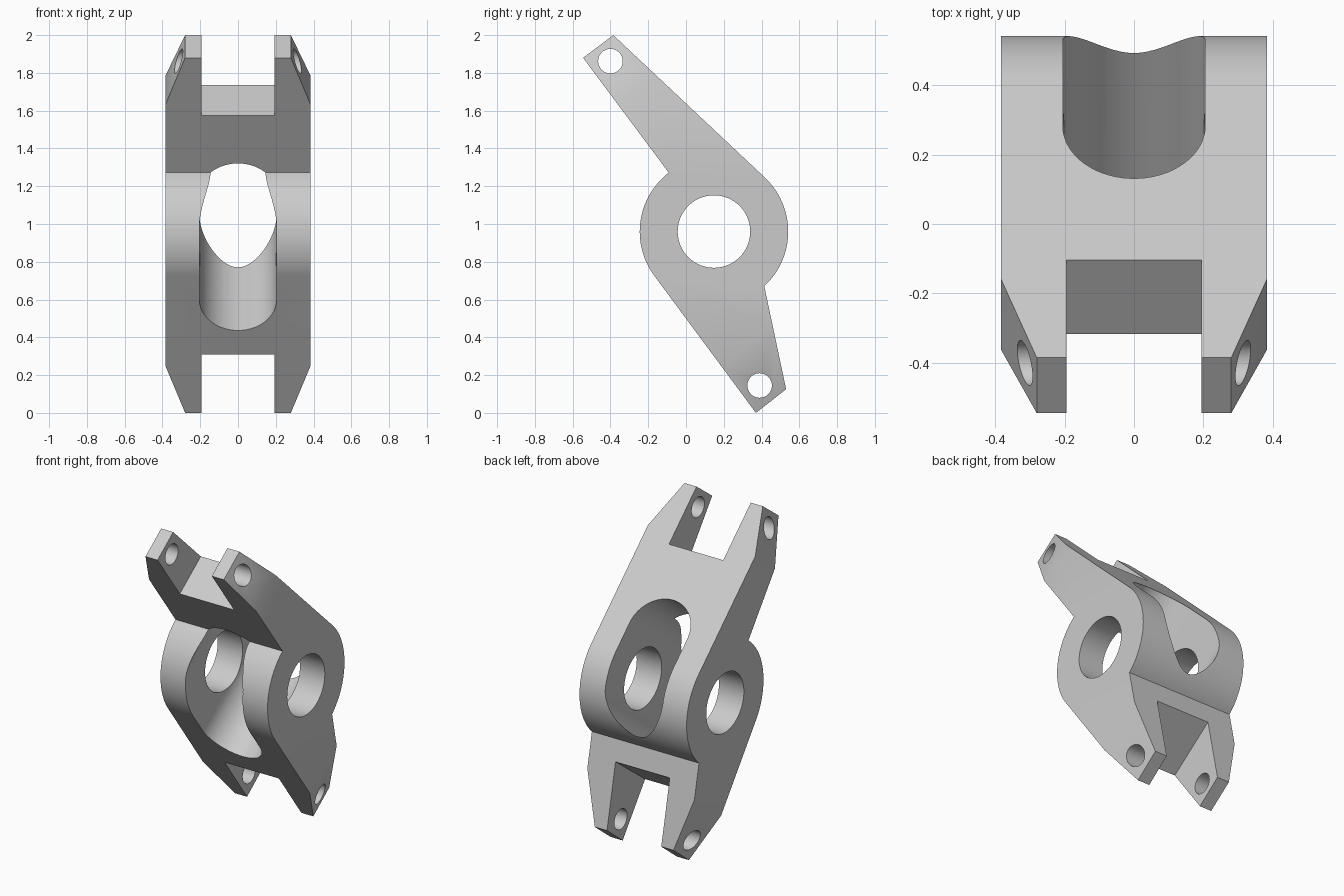
import bpy, bmesh, math
from mathutils import Matrix, Vector

if "Cube" in bpy.data.objects:
    bpy.data.objects.remove(bpy.data.objects["Cube"], do_unlink=True)

HUB = Vector((0, 0.148, 0.96))
HUB_R, BORE_R, PIN_R = 0.393, 0.192, 0.065
HALF_W, TIP_W, GAP = 0.383, 0.28, 0.194
ALONG = Vector((0, -0.6, 0.8))      # direction of the arms
ACROSS = Vector((0, 0.8, 0.6))      # direction through the plate

grey = bpy.data.materials.new("metal grey")
grey.use_nodes = True
grey.diffuse_color = (0.6, 0.6, 0.6, 1)
grey.node_tree.nodes["Principled BSDF"].inputs["Base Color"].default_value = (0.6, 0.6, 0.6, 1)


def prism(name, points, a, b, c, origin, depth):
    """Extrude a flat outline, drawn on axes a and b, by depth each way along c."""
    bm = bmesh.new()
    face = bm.faces.new([bm.verts.new(origin + a * p + b * q - c * depth) for p, q in points])
    new = bmesh.ops.extrude_face_region(bm, geom=[face])["geom"]
    bmesh.ops.translate(bm, vec=c * depth * 2,
                        verts=[v for v in new if isinstance(v, bmesh.types.BMVert)])
    bmesh.ops.recalc_face_normals(bm, faces=bm.faces)
    mesh = bpy.data.meshes.new(name)
    bm.to_mesh(mesh)
    bm.free()
    mesh.materials.append(grey)
    obj = bpy.data.objects.new(name, mesh)
    bpy.context.collection.objects.link(obj)
    return obj


def arc(cx, cy, r, start, end, steps):
    angles = [math.radians(start + (end - start) * i / steps) for i in range(steps + 1)]
    return [(cx + r * math.cos(t), cy + r * math.sin(t)) for t in angles]


X, Y, Z = (Vector(v) for v in ((1, 0, 0), (0, 1, 0), (0, 0, 1)))
ZERO = Vector((0, 0, 0))

# Side outline: two arms tangent to a round hub
outline = [(-0.545, 1.88), (-0.385, 2.0)]
outline += arc(HUB.y, HUB.z, HUB_R, 46.5, -47.3, 32)
outline += [(0.53, 0.125), (0.37, 0.0)]
outline += arc(HUB.y, HUB.z, HUB_R, 216.7, 127.5, 32)[::1]
bracket = prism("link_bracket", outline, Y, Z, X, ZERO, HALF_W)

cutters = []

# Hub bore and pin holes, running sideways
for name, y, z, r in (("hub_bore", HUB.y, HUB.z, BORE_R),
                      ("upper_pin_hole", -0.40, 1.862, PIN_R),
                      ("lower_pin_hole", 0.39, 0.145, PIN_R)):
    cutters.append(prism(name, arc(y, z, r, 0, 360, 64)[:-1], Y, Z, X, ZERO, 0.6))

# Rounded window through the hub
window = arc(0, 0.249, 0.205, 0, 180, 32) + arc(0, -0.153, 0.205, 180, 360, 32)
cutters.append(prism("window", window, X, ALONG, ACROSS, HUB, 1))

# Fork gap and tapered outer faces at each end
for end, tip, floor in (("upper", 1.152, 0.771), ("lower", -0.901, -0.516)):
    far = tip * 1.2
    gap = [(-GAP, floor), (GAP, floor), (GAP, far), (-GAP, far)]
    cutters.append(prism(end + "_fork_gap", gap, X, ALONG, ACROSS, HUB, 1))
    a = Vector((TIP_W, tip))
    b = Vector((HALF_W, tip - math.copysign(0.306, tip)))
    a, b = a - (b - a) * 0.3, b + (b - a) * 0.3
    for side, s in (("left", 1), ("right", -1)):
        wedge = [(s * a.x, a.y), (s * b.x, b.y), (s * 0.6, b.y), (s * 0.6, a.y)]
        cutters.append(prism(f"{end}_{side}_taper", wedge, X, ALONG, ACROSS, HUB, 1))

# Apply every cut, then drop the cutters
for cutter in cutters:
    cutter.hide_render = True
    mod = bracket.modifiers.new(cutter.name, "BOOLEAN")
    mod.operation = "DIFFERENCE"
    mod.solver = "EXACT"
    mod.object = cutter
bpy.ops.object.select_all(action="DESELECT")
bpy.context.view_layer.objects.active = bracket
bracket.select_set(True)
for mod in list(bracket.modifiers):
    bpy.ops.object.modifier_apply(modifier=mod.name)
for cutter in cutters:
    bpy.data.objects.remove(cutter, do_unlink=True)

bpy.ops.object.shade_smooth_by_angle(angle=math.radians(25))
